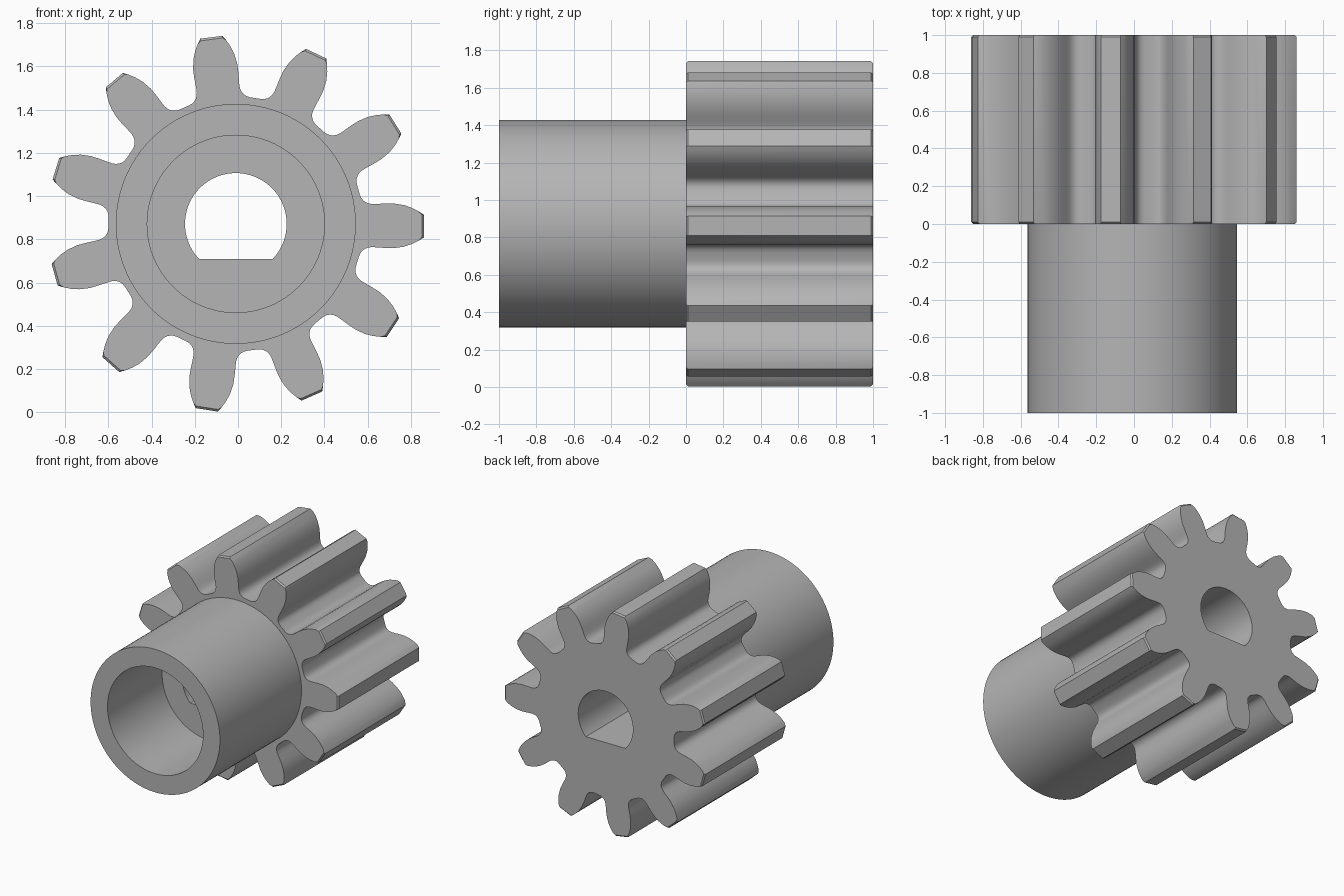
import bpy, bmesh
from math import sin, cos, tau, radians, acos

CX, CZ = -0.01, 0.872          # axis of the part, running along y
TEETH = 11
PHASE = radians(-0.7)
HUB_R, BORE_R, SHAFT_R, SHAFT_FLAT = 0.555, 0.41, 0.235, 0.163
FLOOR_Y = -0.33
CHAMFER = 0.01

# Half tooth from tip corner to root: (radius, degrees off the tooth centre)
HALF_TOOTH = [(0.872, 3.4), (0.85, 4.5), (0.82, 5.8), (0.785, 7.0), (0.74, 8.0),
              (0.70, 8.45), (0.66, 8.75), (0.637, 9.0), (0.62, 9.5), (0.607, 10.3),
              (0.598, 11.3), (0.592, 12.5), (0.589, 14.2)]

old = bpy.data.objects.get("Cube")
if old:
    bpy.data.objects.remove(old)

steel = bpy.data.materials.new("plain grey")
steel.use_nodes = True
grey = (0.46, 0.46, 0.46, 1)
steel.diffuse_color = grey
steel.node_tree.nodes["Principled BSDF"].inputs["Base Color"].default_value = grey


def polar(r, a):
    return (CX + r * cos(a), CZ + r * sin(a))


def circle(r, n=96):
    return [polar(r, tau * i / n) for i in range(n)]


def d_shape(r, flat, n=64):
    """Circle cut by a flat at the bottom."""
    half = acos(flat / r)
    start, sweep = -tau / 4 + half, tau - 2 * half
    return [polar(r, start + sweep * i / n) for i in range(n + 1)]


def gear_outline(max_r):
    pts = []
    for t in range(TEETH):
        centre = PHASE + tau * t / TEETH
        half = [(min(r, max_r), radians(d)) for r, d in HALF_TOOTH]
        pts += [polar(r, centre - a) for r, a in reversed(half)]
        pts += [polar(r, centre + a) for r, a in half]
    return pts


def ring(bm, loop, y):
    verts = [bm.verts.new((x, y, z)) for x, z in loop]
    for a, b in zip(verts, verts[1:] + verts[:1]):
        bm.edges.new((a, b))
    return verts


def wall(bm, *sections):
    """Skin between matching outlines given as (outline, y)."""
    rings = [ring(bm, loop, y) for loop, y in sections]
    for lo, hi in zip(rings, rings[1:]):
        for i in range(len(lo)):
            bm.faces.new((lo[i - 1], lo[i], hi[i], hi[i - 1]))


def flat_face(bm, outer, inner, y):
    """Flat end face with a hole."""
    verts = ring(bm, outer, y) + ring(bm, inner, y)
    edges = list({e for v in verts for e in v.link_edges})
    bmesh.ops.triangle_fill(bm, edges=edges, use_beauty=True, normal=(0, 1, 0))


def finish(bm, name):
    bmesh.ops.remove_doubles(bm, verts=bm.verts, dist=1e-5)
    bmesh.ops.recalc_face_normals(bm, faces=bm.faces)
    mesh = bpy.data.meshes.new(name)
    bm.to_mesh(mesh)
    bm.free()
    mesh.materials.append(steel)
    obj = bpy.data.objects.new(name, mesh)
    bpy.context.collection.objects.link(obj)
    bpy.ops.object.select_all(action='DESELECT')
    obj.select_set(True)
    bpy.context.view_layer.objects.active = obj
    bpy.ops.object.shade_smooth_by_angle(angle=radians(32))


hub, bore = circle(HUB_R), circle(BORE_R)
shaft = d_shape(SHAFT_R, SHAFT_FLAT)
full, clipped = gear_outline(1), gear_outline(0.872 - CHAMFER)

# Toothed wheel with chamfered tooth tips and a flatted shaft hole
bm = bmesh.new()
wall(bm, (clipped, 0), (full, CHAMFER), (full, 1 - CHAMFER), (clipped, 1))
wall(bm, (shaft, 0), (shaft, 1))
flat_face(bm, clipped, hub, 0)
flat_face(bm, clipped, shaft, 1)
finish(bm, "gear_wheel")

# Round hub with a wide counterbore down to the shaft hole
bm = bmesh.new()
wall(bm, (hub, -1), (hub, 0))
wall(bm, (bore, -1), (bore, FLOOR_Y))
wall(bm, (shaft, FLOOR_Y), (shaft, 0))
flat_face(bm, hub, bore, -1)
flat_face(bm, bore, shaft, FLOOR_Y)
finish(bm, "hub_sleeve")
